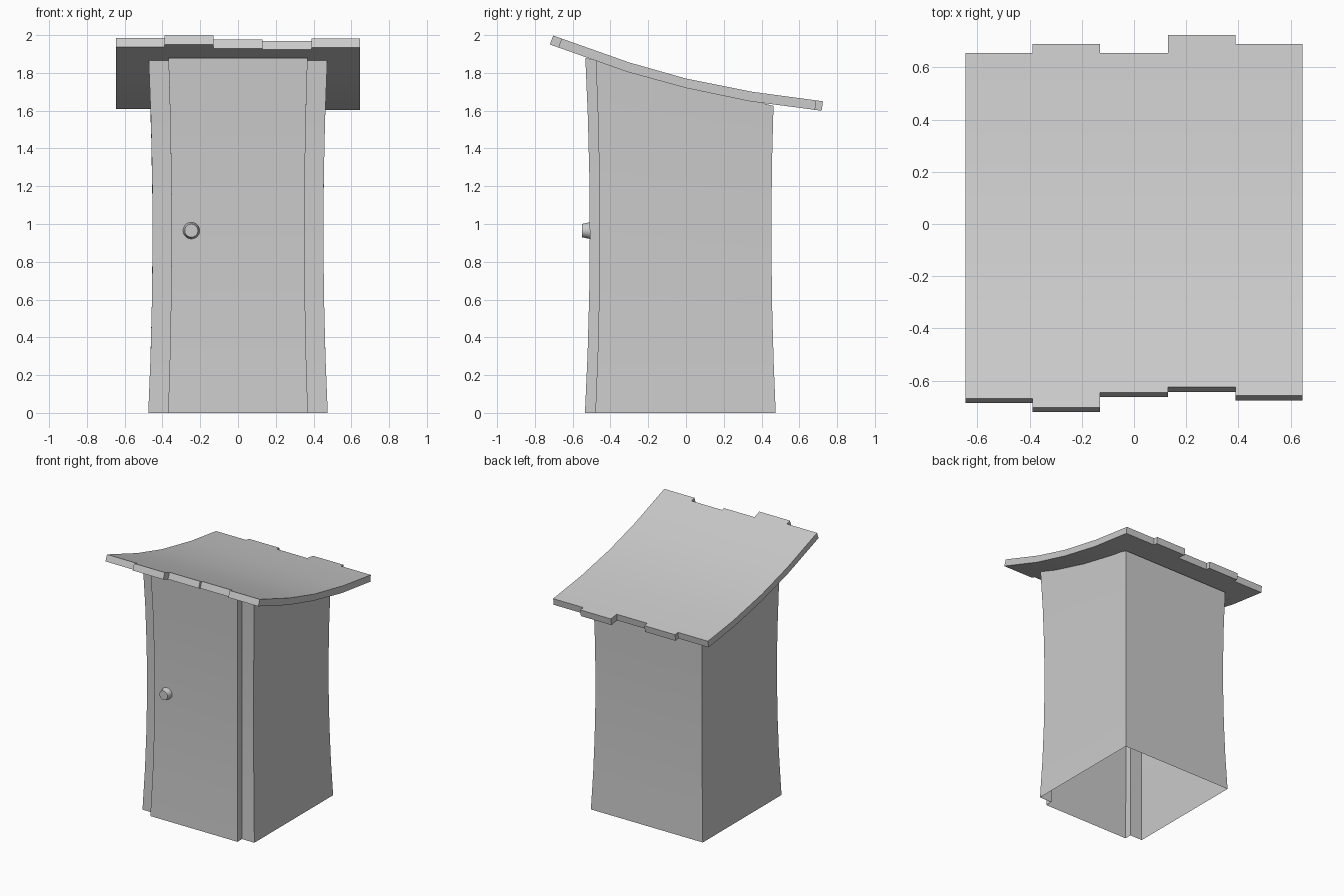
import bpy, bmesh, math
from mathutils import Vector, Matrix

if "Cube" in bpy.data.objects:
    bpy.data.objects.remove(bpy.data.objects["Cube"])


def finish(name, bm, angle=30):
    me = bpy.data.meshes.new(name)
    bm.to_mesh(me)
    bm.free()
    ob = bpy.data.objects.new(name, me)
    bpy.context.collection.objects.link(ob)
    bpy.ops.object.select_all(action='DESELECT')
    ob.select_set(True)
    bpy.context.view_layer.objects.active = ob
    bpy.ops.object.shade_smooth_by_angle(angle=math.radians(angle))
    return ob


def waisted_shell(name, outline, rows=6):
    """Raise an open plan outline into a thin wall, pinched at mid height."""
    bm = bmesh.new()
    cols = []
    for x, y in outline:
        top = 1.745 - 0.252 * y          # follows the roof slope
        col = []
        for i in range(rows + 1):
            z = top * i / rows
            s = 0.952 + 0.048 * ((z - 0.96) / 0.96) ** 2
            col.append(bm.verts.new((x * s, y * s, z)))
        cols.append(col)
    for a, b in zip(cols, cols[1:]):
        for i in range(rows):
            bm.faces.new((a[i], b[i], b[i + 1], a[i + 1]))
    return finish(name, bm)


# Walls wrap around from one side of the doorway to the other; door stands proud
W, D, F = 0.475, 0.37, -0.48
waisted_shell("walls", [(D, F), (W, F), (W, 0.475), (-W, 0.475), (-W, F), (-D, F)])
waisted_shell("door", [(-D, F), (-D, -0.535), (D, -0.535), (D, F)])

# Door knob: short tapered cylinder
bm = bmesh.new()
bmesh.ops.create_cone(bm, cap_ends=True, segments=20, radius1=0.045, radius2=0.035,
                      depth=0.045,
                      matrix=Matrix.Translation((-0.247, -0.5285, 0.965))
                      @ Matrix.Rotation(math.radians(90), 4, 'X'))
finish("door_knob", bm)

# Roof: sagging slab, five planks wide
top = [(-0.625, 1.970), (-0.30, 1.855), (0, 1.77), (0.35, 1.70), (0.655, 1.659)]
low = [(-0.643, 1.923), (-0.31, 1.805), (0, 1.72), (0.335, 1.65), (0.648, 1.609)]
edges = [-0.645, -0.39, -0.13, 0.13, 0.39, 0.645]
bm = bmesh.new()
loop = top + low[::-1]
cols = [[bm.verts.new((x, y, z)) for y, z in loop] for x in edges]
n = len(loop)
front_ends, back_ends = [], []
for a, b in zip(cols, cols[1:]):
    for i in range(n):
        j = (i + 1) % n
        f = bm.faces.new((a[i], b[i], b[j], a[j]))
        if i == n - 1:
            front_ends.append(f)
        elif i == len(top) - 1:
            back_ends.append(f)
h = len(top)
for c in (cols[0], cols[-1]):
    for i in range(h - 1):
        bm.faces.new((c[i], c[i + 1], c[n - 2 - i], c[n - 1 - i]))

# Uneven plank ends: pull each end face out along the slope
for faces, slope, reach in (
        (front_ends, Vector((0, -1, 0.354)), [0.043, 0.078, 0.02, 0, 0.033]),
        (back_ends, Vector((0, 1, -0.135)), [0, 0.035, 0, 0.07, 0.035])):
    for f, r in zip(faces, reach):
        if r:
            new = bmesh.ops.extrude_discrete_faces(bm, faces=[f])["faces"][0]
            bmesh.ops.translate(bm, verts=new.verts, vec=slope * r)
bmesh.ops.remove_doubles(bm, verts=bm.verts, dist=0.0005)
bmesh.ops.recalc_face_normals(bm, faces=bm.faces)
finish("roof", bm)
